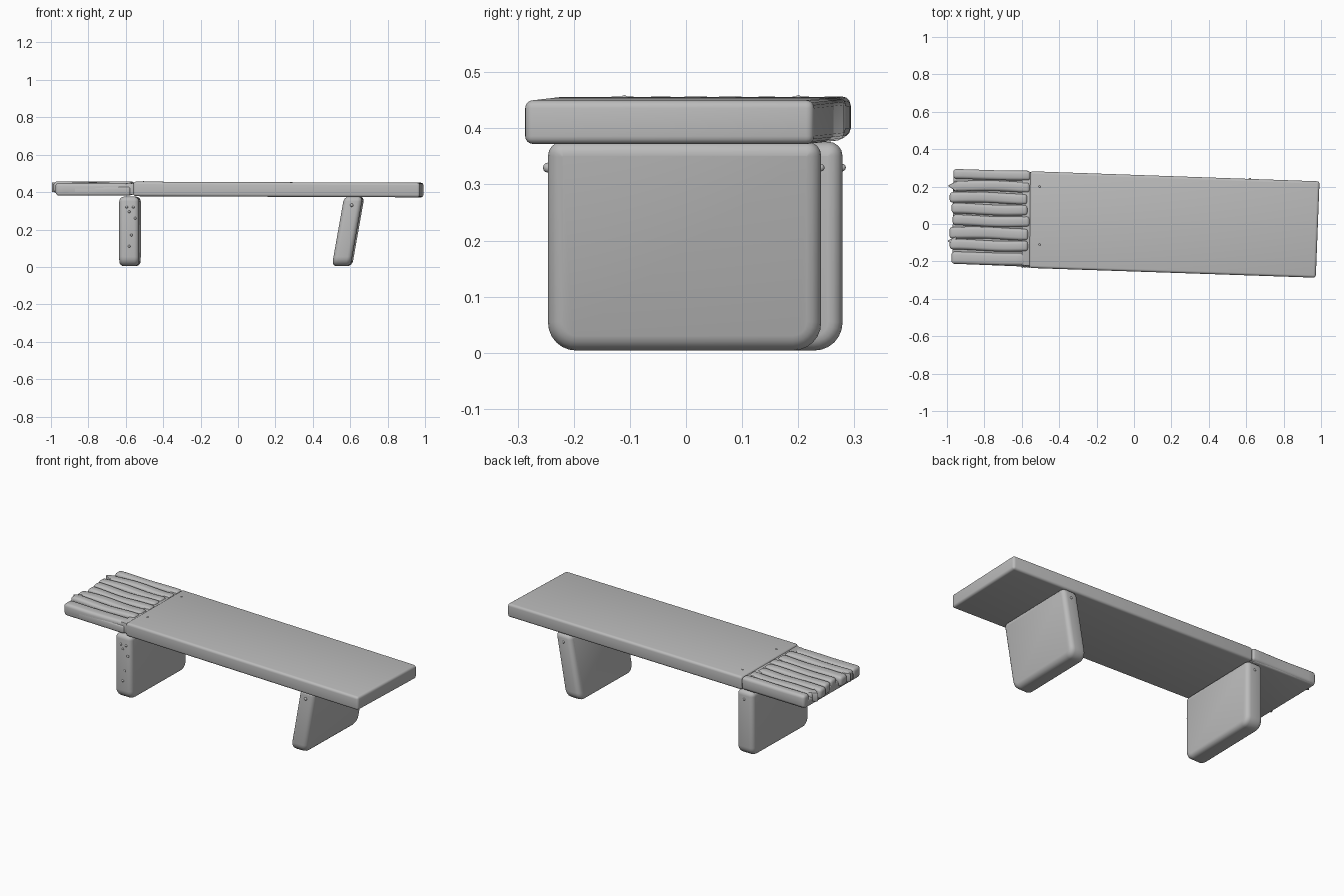
import bpy, bmesh, math, random
from mathutils import Vector

random.seed(4)
cube = bpy.data.objects.get("Cube")
if cube:
    bpy.data.objects.remove(cube)

grey = bpy.data.materials.new("plain grey")
grey.use_nodes = True
GREY = (0.5, 0.5, 0.5, 1)
grey.diffuse_color = GREY
grey.node_tree.nodes["Principled BSDF"].inputs["Base Color"].default_value = GREY


def finish(name, bm):
    bmesh.ops.recalc_face_normals(bm, faces=bm.faces)
    mesh = bpy.data.meshes.new(name)
    bm.to_mesh(mesh)
    bm.free()
    mesh.materials.append(grey)
    obj = bpy.data.objects.new(name, mesh)
    bpy.context.collection.objects.link(obj)
    bpy.ops.object.select_all(action='DESELECT')
    obj.select_set(True)
    bpy.context.view_layer.objects.active = obj
    bpy.ops.object.shade_smooth_by_angle(angle=math.radians(40))
    return obj


def prism(outline, z0, z1):
    """Upright block over an outline of (x, y) points."""
    bm = bmesh.new()
    face = bm.faces.new([bm.verts.new((x, y, z0)) for x, y in outline])
    top = bmesh.ops.extrude_face_region(bm, geom=[face])["geom"]
    for v in top:
        if isinstance(v, bmesh.types.BMVert):
            v.co.z = z1
    return bm


def bevel(bm, edges, size, segments=4):
    bmesh.ops.bevel(bm, geom=list(edges), offset=size, segments=segments,
                    profile=0.5, affect='EDGES')


# Seat board, slightly turned
bm = prism([(-0.56, -0.235), (0.972, -0.287), (0.992, 0.228), (-0.555, 0.282)], 0.372, 0.45)
for v in bm.verts:
    if v.co.x < 0:
        v.co.z += 0.006
bevel(bm, bm.edges, 0.014)
finish("seat_board", bm)

# Narrow collar in the joint between board and slatted end
bm = prism([(-0.60, -0.222), (-0.53, -0.224), (-0.53, 0.272), (-0.60, 0.274)], 0.386, 0.447)
bevel(bm, bm.edges, 0.006, 2)
finish("joint_collar", bm)

# Flat base under the slats
bm = prism([(-0.972, -0.212), (-0.575, -0.228), (-0.57, 0.278), (-0.965, 0.288)], 0.381, 0.43)
bevel(bm, bm.edges, 0.012, 3)
finish("slat_base", bm)


def slat(name, y0, y1, start, end, z0, z1, wobble):
    """Long rounded bar with slightly uneven sides."""
    bm = prism([(start, y0), (end, y0), (end, y1), (start, y1)], z0, z1)
    bevel(bm, bm.edges, 0.016, 3)
    long_edges = [e for e in bm.edges if abs(e.verts[0].co.x - e.verts[1].co.x) > 0.2]
    bmesh.ops.subdivide_edges(bm, edges=long_edges, cuts=10)
    phase = random.uniform(0, 6)
    for v in bm.verts:
        t = v.co.x - start
        v.co.y += wobble * math.sin(14 * t + phase) - 0.022 * t
        if v.co.z > z1 - 0.02:
            v.co.z += wobble * (math.sin(19 * t + phase) - 1) * 0.8
    return finish(name, bm)


# Slats from front to back
bounds = [(-0.138, -0.082), (-0.076, -0.014), (-0.008, 0.048),
          (0.054, 0.110), (0.116, 0.172), (0.178, 0.234)]
slat("front_slat", -0.214, -0.148, -0.976, -0.578, 0.384, 0.449, 0.001)
for i, (low, high) in enumerate(bounds):
    slat(f"slat_{i + 1}", low, high, random.uniform(-0.988, -0.965),
         random.uniform(-0.575, -0.552), 0.395, 0.457, 0.003)
slat("back_slat", 0.241, 0.293, -0.966, -0.553, 0.384, 0.457, 0.001)

# Broken splinters at the slat ends
for i, (x, y) in enumerate([(-0.985, -0.09), (-0.982, 0.205)]):
    bm = prism([(x - 0.013, y), (x + 0.035, y - 0.035), (x + 0.035, y + 0.025)], 0.40, 0.452)
    bevel(bm, bm.edges, 0.005, 2)
    finish(f"splinter_{i + 1}", bm)


def leg(name, x, half, y0, y1, lean, turn):
    """Rounded panel leg; lean shifts its top in x, turn skews it in plan."""
    z0, z1 = 0.004, 0.376
    bm = prism([(x - half, y0), (x + half, y0), (x + half, y1), (x - half, y1)], z0, z1)
    cross = [e for e in bm.edges if abs(e.verts[0].co.x - e.verts[1].co.x) > half]
    bevel(bm, [e for e in cross if e.verts[0].co.z < 0.1], 0.05, 6)
    cross = [e for e in bm.edges if abs(e.verts[0].co.x - e.verts[1].co.x) > half
             and e.verts[0].co.z > 0.3 and len(e.link_faces) == 2
             and e.calc_face_angle(0) > 1]
    bevel(bm, cross, 0.025, 4)
    rims = [e for e in bm.edges if e.calc_face_angle(0) > 1]
    bevel(bm, rims, 0.026, 4)
    for v in bm.verts:
        v.co.x += lean * (v.co.z - z0) / (z1 - z0) + turn * v.co.y
    return finish(name, bm)


leg("straight_leg", -0.578, 0.053, -0.228, 0.279, 0.0, 0.02)
leg("leaning_leg", 0.556, 0.05, -0.246, 0.241, 0.066, 0.02)


def stud(name, x, y, z, radius=0.007):
    bm = bmesh.new()
    bmesh.ops.create_uvsphere(bm, u_segments=10, v_segments=6, radius=radius)
    bmesh.ops.translate(bm, verts=bm.verts, vec=Vector((x, y, z)))
    finish(name, bm)


# Small studs on the leg edges and the seat
for i, (x, z) in enumerate([(-0.595, 0.32), (-0.56, 0.32), (-0.582, 0.295),
                            (-0.55, 0.26), (-0.57, 0.17), (-0.582, 0.11)]):
    stud(f"straight_leg_stud_{i + 1}", x, -0.227, z)
stud("straight_leg_back_stud", -0.57, 0.278, 0.33)
stud("leaning_leg_stud", 0.608, -0.246, 0.33, 0.009)
stud("leaning_leg_back_stud", 0.62, 0.24, 0.33)
for i, y in enumerate([-0.11, 0.2]):
    stud(f"seat_stud_{i + 1}", -0.505, y, 0.452)
